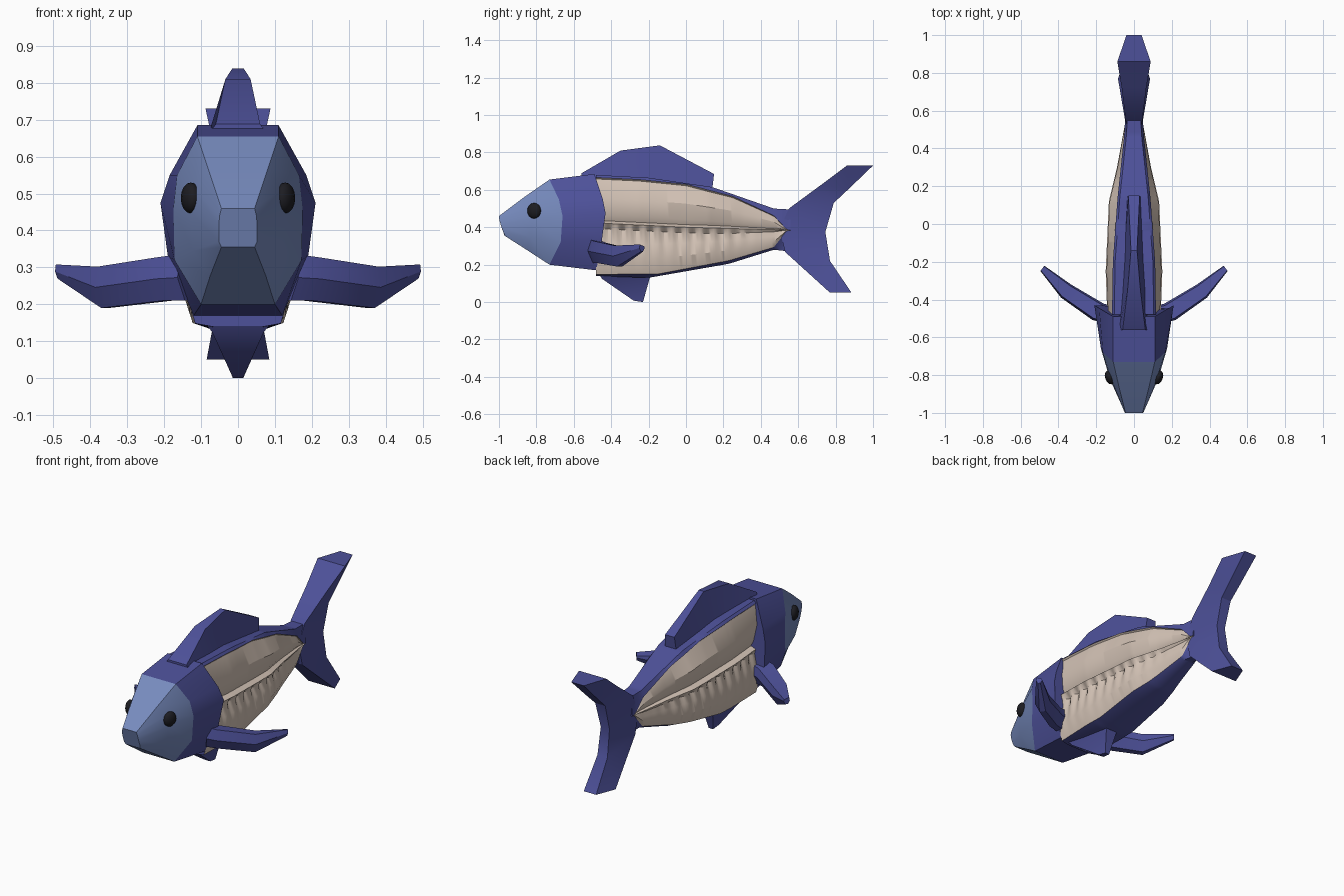
import bpy, bmesh, math
from mathutils import Vector

if "Cube" in bpy.data.objects:
    bpy.data.objects.remove(bpy.data.objects["Cube"])


def material(name, rgb):
    m = bpy.data.materials.new(name)
    m.diffuse_color = (*rgb, 1)
    m.use_nodes = True
    m.node_tree.nodes["Principled BSDF"].inputs["Base Color"].default_value = m.diffuse_color
    return m


BLUE = material("deep blue", (0.075, 0.082, 0.32))
PALE = material("pale blue", (0.185, 0.26, 0.52))
CREAM = material("cream", (0.66, 0.55, 0.47))
BLACK = material("eye black", (0.012, 0.012, 0.016))


def mirror_ring(half):
    return list(half) + [(-x, y, z) for x, y, z in reversed(half)]


def loft(name, rings, mats, rule=None, angle=30):
    """Skin closed rings; rule(segment) gives the material index."""
    bm = bmesh.new()
    rows = [[bm.verts.new(p) for p in r] for r in rings]
    n = len(rows[0])
    for a, b in zip(rows, rows[1:]):
        for i in range(n):
            j = (i + 1) % n
            f = bm.faces.new((a[i], a[j], b[j], b[i]))
            f.material_index = rule(i) if rule else 0
    bm.faces.new(rows[0])
    bm.faces.new(rows[-1])
    bmesh.ops.recalc_face_normals(bm, faces=bm.faces)
    me = bpy.data.meshes.new(name)
    bm.to_mesh(me)
    bm.free()
    for m in mats:
        me.materials.append(m)
    ob = bpy.data.objects.new(name, me)
    bpy.context.collection.objects.link(ob)
    smooth(ob, angle)
    return ob


def smooth(ob, angle):
    bpy.ops.object.select_all(action='DESELECT')
    ob.select_set(True)
    bpy.context.view_layer.objects.active = ob
    bpy.ops.object.shade_smooth_by_angle(angle=math.radians(angle))


def table(pts, y):
    if y <= pts[0][0]:
        return pts[0][1]
    for (a, u), (b, v) in zip(pts, pts[1:]):
        if y <= b:
            return u + (v - u) * (y - a) / (b - a)
    return pts[-1][1]


# Head, from flat snout to gill line
gill = [(.11, -.73, .655), (.165, -.68, .55), (.175, -.66, .46), (.172, -.67, .32), (.10, -.73, .20)]
head = [
    [(.045, -1, .46), (.05, -.998, .44), (.052, -.99, .41), (.052, -.975, .37), (.045, -.97, .355)],
    [(.08, -.86, .565), (.117, -.83, .51), (.128, -.82, .45), (.122, -.83, .345), (.075, -.85, .278)],
    gill]
loft("head", [mirror_ring(r) for r in head], [PALE], angle=35)

# Gill collar, flaring over the flanks
flare = [(.11, -.49, .685), (.185, -.445, .55), (.21, -.43, .475), (.19, -.45, .33), (.12, -.48, .17)]
loft("gill_collar", [mirror_ring(r) for r in (gill, flare)], [BLUE])

# Trunk: blue back and belly, cream flanks with spine ridge and ribs
TOP = [(-.52, .682), (-.2, .665), (.14, .615), (.47, .50), (.56, .495)]
BOT = [(-.52, .14), (-.2, .13), (.23, .205), (.47, .28), (.56, .27)]
EDGE = [(-.52, .668), (-.25, .655), (0, .63), (.25, .565), (.47, .462), (.54, .386)]
LOW = [(-.52, .148), (-.15, .15), (.23, .222), (.47, .293), (.54, .384)]
SPINE = [(-.52, .425), (0, .40), (.54, .385)]
WIDTH = [(-.52, .14), (-.25, .15), (.12, .133), (.3, .09), (.54, .046)]
BACK = [(-.52, .105), (-.2, .10), (.14, .075), (.47, .04), (.56, .036)]


def trunk_ring(y):
    top, bot, e, lo, s, w, b = (table(t, y) for t in (TOP, BOT, EDGE, LOW, SPINE, WIDTH, BACK))
    rib = math.cos(2 * math.pi * y / .075) * max(0, min(1, (.42 - y) / .2))
    k = min(1, (e - s) / .2)
    at = lambda a, c, t: a + (c - a) * t
    pts = [(b, top), (min(w, b + .012), e), (min(w, b + .004), e - .008 * k),
           (w * .97, at(e, s, .45)), (w * .9, at(e, s, .82)), (w * .8, s + .014 * k),
           (w, s), (w * (.86 + .08 * rib), s - .03 * k), (w * (.93 + .03 * rib), at(s, lo, .38)),
           (w, at(s, lo, .68)), (w * .82, lo), (w * .45, bot)]
    return mirror_ring([(x, y, z) for x, z in pts])


def trunk_rule(i):
    i = min(i, 22 - i)
    return 1 if 1 <= i <= 9 else 0


loft("trunk", [trunk_ring(-.48 + 1.04 * i / 83) for i in range(84)], [BLUE, CREAM], trunk_rule)

# Dorsal fin: (y, top half width, top z, base y, base half width, base z)
dorsal = [(-.56, .06, .688, -.56, .08, .66), (-.35, .034, .81, -.35, .062, .65), (-.14, .016, .838, -.14, .05, .63),
          (.15, .03, .685, .14, .036, .60)]
loft("dorsal_fin", [mirror_ring([(w, y, z), (bw, by, bz)]) for y, w, z, by, bw, bz in dorsal], [BLUE])

# Forked tail: leading and trailing edge (half width, y, z) from top tip to bottom tip
tail = [((.088, .86, .73), (.04, 1, .73)), ((.065, .72, .625), (.035, .87, .605)),
        ((.044, .55, .50), (.032, .79, .53)), ((.042, .50, .39), (.028, .745, .375)),
        ((.044, .53, .268), (.032, .77, .22)), ((.085, .77, .05), (.04, .885, .05))]
loft("tail_fin", [mirror_ring(list(s)) for s in tail], [BLUE])

# Keel fin under the belly
keel = [[(.115, -.48, .18), (.05, -.18, .16)], [(.07, -.45, .125), (.035, -.195, .125)],
        [(.017, -.28, .008), (.014, -.23, 0)]]
loft("belly_fin", [mirror_ring(r) for r in keel], [BLUE])

# Side fins and eyes, both sides
for side, label in ((1, "left"), (-1, "right")):
    # centre x, y, low z, high z, half thickness
    spans = [(.13, -.48, .21, .335, .045), (.19, -.465, .21, .328, .042),
             (.36, -.355, .19, .302, .035), (.485, -.235, .27, .308, .014)]
    out = Vector((-.6, .8, 0))
    rings = []
    for x, y, lo, hi, t in spans:
        mid = (lo + hi) / 2
        ring = [(x - .6 * t, y + .8 * t, hi - .01), (x + .6 * t, y - .8 * t, hi),
                (x + .75 * t, y - t, mid), (x + .3 * t, y - .4 * t, lo),
                (x - .3 * t, y + .4 * t, lo), (x - .75 * t, y + t, mid)]
        rings.append([(side * p, q, r) for p, q, r in ring])
    loft(label + "_side_fin", rings, [BLUE])

    bpy.ops.mesh.primitive_uv_sphere_add(segments=12, ring_count=8, radius=1, location=(side * .128, -.812, .488))
    eye = bpy.context.object
    eye.name = label + "_eye"
    eye.scale = (.025, .039, .042)
    eye.rotation_euler = (0, 0, -side * math.radians(20))
    eye.data.materials.append(BLACK)
    smooth(eye, 30)
